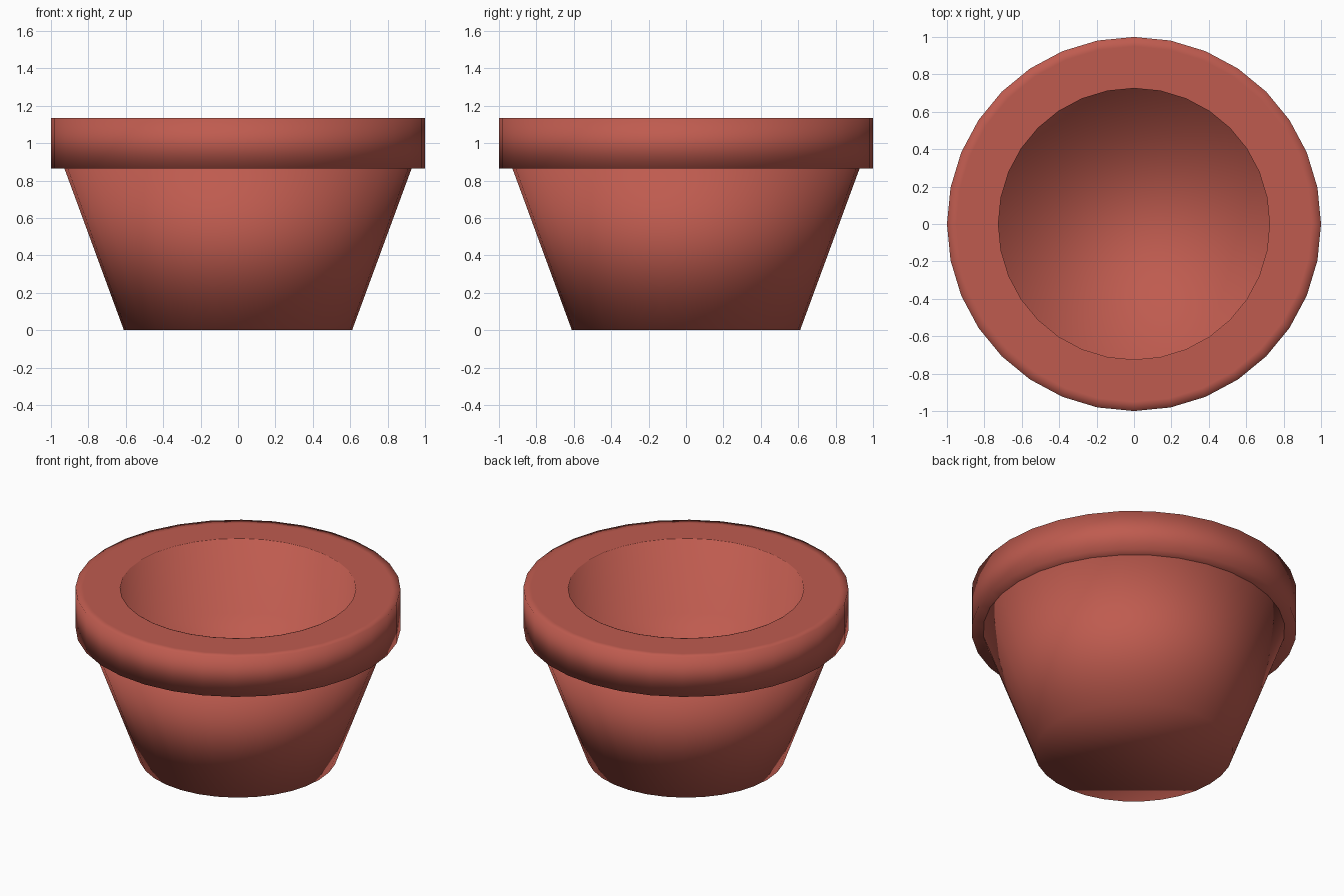
import bpy, bmesh, math

cube = bpy.data.objects.get("Cube")
if cube:
    bpy.data.objects.remove(cube, do_unlink=True)

SEGMENTS = 32


def make_material(name, color):
    mat = bpy.data.materials.new(name)
    mat.use_nodes = True
    mat.diffuse_color = color
    mat.node_tree.nodes["Principled BSDF"].inputs["Base Color"].default_value = color
    return mat


def ring(bm, radius, z):
    step = 2 * math.pi / SEGMENTS
    return [bm.verts.new((radius * math.cos(i * step), radius * math.sin(i * step), z))
            for i in range(SEGMENTS)]


def lathe(name, profile, mat, cap_start=False, cap_end=False):
    """Smooth surface of revolution with optional flat end caps."""
    bm = bmesh.new()
    rings = [ring(bm, r, z) for r, z in profile]
    for low, high in zip(rings, rings[1:]):
        for i in range(SEGMENTS):
            j = (i + 1) % SEGMENTS
            bm.faces.new((low[i], low[j], high[j], high[i]))
    if cap_start:
        bm.faces.new(rings[0][::-1])
    if cap_end:
        bm.faces.new(rings[-1])
    for face in bm.faces:
        face.smooth = True
    mesh = bpy.data.meshes.new(name)
    bm.to_mesh(mesh)
    bm.free()
    mesh.materials.append(mat)
    obj = bpy.data.objects.new(name, mesh)
    bpy.context.collection.objects.link(obj)
    return obj


terracotta = make_material("terracotta", (0.52, 0.105, 0.078, 1.0))

# Tapered body with a flat base, its top shelf tucked just inside the rim
lathe("pot_body", [(0.61, 0.0), (0.93, 0.87), (0.85, 0.87)],
      terracotta, cap_start=True)

# Overhanging rim, flat lip, straight-sided recess and its floor
lathe("rim_and_recess",
      [(0.85, 0.865), (1.0, 0.865), (1.0, 1.135), (0.95, 1.135),
       (0.73, 1.135), (0.725, 1.135), (0.725, 0.63)],
      terracotta, cap_end=True)
